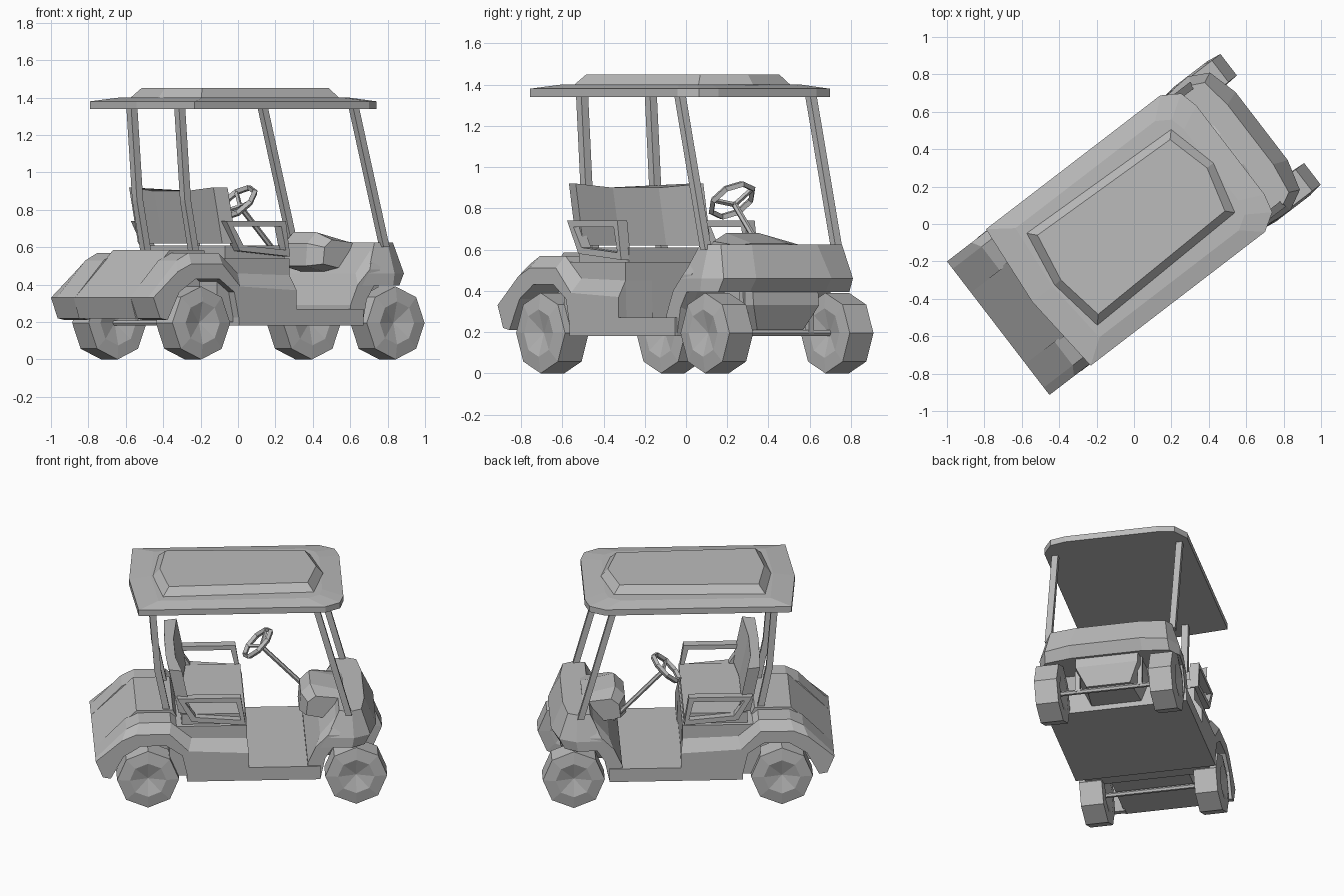
import bpy, bmesh, math
from mathutils import Matrix, Vector

cube = bpy.data.objects.get("Cube")
if cube:
    bpy.data.objects.remove(cube, do_unlink=True)

# One plain grey for the whole vehicle
GREY = (0.5, 0.5, 0.5, 1)
mat = bpy.data.materials.new("plain_grey")
mat.use_nodes = True
mat.diffuse_color = GREY
mat.node_tree.nodes["Principled BSDF"].inputs["Base Color"].default_value = GREY

# Parts are built nose along +x, left along +y, then turned to the parked heading
HEADING = Matrix.Rotation(math.radians(37.5), 4, 'Z')


def loft(name, loops, closed=False):
    """Skin equal-length loops; cap the ends, or join last to first."""
    bm = bmesh.new()
    rings = [[bm.verts.new(p) for p in loop] for loop in loops]
    pairs = list(zip(rings, rings[1:]))
    if closed:
        pairs.append((rings[-1], rings[0]))
    else:
        bm.faces.new(rings[0])
        bm.faces.new(rings[-1])
    for a, b in pairs:
        n = len(a)
        for i in range(n):
            j = (i + 1) % n
            bm.faces.new((a[i], a[j], b[j], b[i]))
    bmesh.ops.remove_doubles(bm, verts=bm.verts, dist=0.0005)
    bmesh.ops.recalc_face_normals(bm, faces=bm.faces)
    bm.transform(HEADING)
    mesh = bpy.data.meshes.new(name)
    bm.to_mesh(mesh)
    bm.free()
    mesh.materials.append(mat)
    obj = bpy.data.objects.new(name, mesh)
    bpy.context.collection.objects.link(obj)
    return obj


def side(profile, y):
    return [(x, y, z) for x, z in profile]


def plan(half, z):
    """Horizontal loop from its left half, mirrored."""
    return [(x, y, z) for x, y in half] + [(x, -y, z) for x, y in reversed(half) if y]


def prism(name, profile, y0, y1):
    return loft(name, [side(profile, y0), side(profile, y1)])


def box(name, x0, x1, y0, y1, z0, z1):
    return prism(name, [(x0, z0), (x1, z0), (x1, z1), (x0, z1)], y0, y1)


def ring(centre, axis, radius, n):
    turn = Vector(axis).to_track_quat('Z', 'Y').to_matrix()
    angles = [2 * math.pi * i / n for i in range(n)]
    return [Vector(centre) + turn @ Vector((radius * math.cos(a), radius * math.sin(a), 0))
            for a in angles]


def rod(name, a, b, radius, n=6):
    axis = Vector(b) - Vector(a)
    return loft(name, [ring(a, axis, radius, n), ring(b, axis, radius, n)])


def post(name, points, size):
    """Square post through points, cut level at each one."""
    s = size / 2
    corners = [(-s, -s), (s, -s), (s, s), (-s, s)]
    return loft(name, [[(x + dx, y + dy, z) for dx, dy in corners] for x, y, z in points])


# Floor, bench base, cushion and rear deck
box("floor_pan", -0.34, 0.5, -0.45, 0.45, 0.18, 0.27)
box("bench_base", -0.45, 0.04, -0.4, 0.4, 0.2, 0.54)
box("seat_cushion", -0.37, 0.03, -0.37, 0.37, 0.54, 0.61)
deck = [(-0.88, 0.22), (-0.915, 0.33), (-0.65, 0.585), (-0.42, 0.585), (-0.33, 0.4), (-0.33, 0.2), (-0.45, 0.22)]
prism("rear_deck", deck, -0.25, 0.25)

# Backrest with wings that lean forward
back = []
for z, shift in ((0.62, 0.06), (0.92, 0)):
    front = [(-0.37, 0.39), (-0.4, 0.14), (-0.4, -0.14), (-0.37, -0.39)]
    rear = [(-0.45, -0.37), (-0.46, -0.14), (-0.46, 0.14), (-0.45, 0.37)]
    back.append([(x + shift, y, z - (0.02 if abs(y) < 0.2 and z > 0.8 else 0)) for x, y in front + rear])
loft("seat_back", back)

# Rear fenders: arch shared by a high inner and a low outer crest
arch = [(0.05, 0.18), (-0.33, 0.18), (-0.37, 0.36), (-0.47, 0.43),
        (-0.63, 0.43), (-0.74, 0.36), (-0.82, 0.21)]
inner = arch + [(-0.87, 0.22), (-0.915, 0.33), (-0.72, 0.53), (-0.64, 0.57),
                (-0.44, 0.57), (-0.31, 0.46), (0.04, 0.45)]
outer = arch + [(-0.87, 0.22), (-0.915, 0.33), (-0.75, 0.47), (-0.66, 0.51),
                (-0.45, 0.51), (-0.33, 0.39), (0.05, 0.37)]

# Armrest frame outlines
rest_out = [(-0.4, 0.74), (0.0, 0.74), (0.03, 0.55), (-0.31, 0.58)]
rest_in = [(-0.35, 0.71), (-0.03, 0.71), (0.0, 0.585), (-0.285, 0.61)]

for label, s in (("left", 1), ("right", -1)):
    loft(label + "_rear_fender", [side(inner, s * 0.24), side(inner, s * 0.4), side(outer, s * 0.45)])
    loft(label + "_armrest", [side(rest_out, s * 0.36), side(rest_out, s * 0.42),
                              side(rest_in, s * 0.42), side(rest_in, s * 0.36)], closed=True)
    post(label + "_rear_pillar", [(-0.455, s * 0.21, 0.55), (-0.515, s * 0.21, 0.85),
                                  (-0.555, s * 0.21, 1.36)], 0.042)
    post(label + "_front_pillar", [(0.68, s * 0.4, 0.6), (0.47, s * 0.4, 1.36)], 0.04)
    post(label + "_front_strut", [(0.725, s * 0.2, 0.19), (0.72, s * 0.2, 0.42)], 0.03)
    # Octagonal wheels with dished hubs
    for end, x in (("front", 0.725), ("rear", -0.585)):
        steps = [(0.32, 0.005), (0.29, 0.12), (0.295, 0.195), (0.44, 0.195), (0.452, 0.115), (0.42, 0.002)]
        loft(f"{label}_{end}_wheel", [ring((x, s * y, 0.195), (0, 1, 0), r, 8) for y, r in steps])

for end, x in (("front", 0.725), ("rear", -0.585)):
    rod(end + "_axle", (x, -0.32, 0.195), (x, 0.32, 0.195), 0.016)

# Sloping firewall with lower outer edges
fire_mid = [(0.42, 0.18), (0.42, 0.29), (0.5, 0.46), (0.63, 0.62), (0.68, 0.62), (0.6, 0.42), (0.53, 0.3), (0.5, 0.18)]
fire_out = [(0.42, 0.18), (0.42, 0.29), (0.47, 0.4), (0.55, 0.48), (0.62, 0.48), (0.59, 0.41), (0.53, 0.32), (0.5, 0.18)]
loft("firewall", [side(fire_out, -0.44), side(fire_mid, -0.38), side(fire_mid, 0.38), side(fire_out, 0.44)])

# Nose cowl, bulging in the middle of its height
loft("nose_cowl", [
    plan([(0.5, 0.44), (0.7, 0.45), (0.78, 0.4), (0.81, 0.23)], 0.395),
    plan([(0.54, 0.44), (0.71, 0.45), (0.815, 0.395), (0.86, 0.23)], 0.46),
    plan([(0.62, 0.39), (0.7, 0.4), (0.76, 0.37), (0.785, 0.2)], 0.625)])
loft("nose_underbox", [plan([(0.5, 0.16), (0.75, 0.14)], 0.21),
                       plan([(0.5, 0.22), (0.8, 0.2)], 0.33),
                       plan([(0.5, 0.22), (0.79, 0.2)], 0.41)])

# Dash pod
pod = [(0.38, 0.5), (0.39, 0.62), (0.45, 0.68), (0.66, 0.63), (0.66, 0.5), (0.5, 0.47)]
pod_end = [(0.42, 0.51), (0.43, 0.6), (0.48, 0.64), (0.66, 0.62), (0.66, 0.51), (0.52, 0.49)]
loft("dash_pod", [side(pod_end, -0.2), side(pod, -0.1), side(pod, 0.1), side(pod_end, 0.2)])

# Steering column, wheel rim and spokes
hub = Vector((0.16, 0.18, 0.81))
axis = Vector((0.28, 0, -0.29)).normalized()
centre = hub - axis * 0.04
rod("steering_column", hub - axis * 0.02, (0.47, 0.18, 0.49), 0.015)
tube = [(0.13, 0), (0.115, 0.018), (0.1, 0), (0.115, -0.018)]
loft("steering_rim", [ring(centre + axis * d, axis, r, 8) for r, d in tube], closed=True)
for i, target in enumerate(ring(centre, axis, 0.11, 8)[1::3]):
    rod(f"steering_spoke_{i + 1}", hub - axis * 0.01, target, 0.012, 4)

# Canopy slab and raised panel
roof = [(-0.645, 0.46), (0.53, 0.46), (0.625, 0.4), (0.65, 0.3)]
roof_loop = lambda k, z: plan([(x * k, y * k) for x, y in roof], z) + [(-0.685 * k, -0.0, z)]
loft("canopy", [roof_loop(1, 1.34), roof_loop(1, 1.38), roof_loop(0.8, 1.4)])
panel = [(-0.535, 0), (-0.485, 0.31), (0.465, 0.28), (0.535, 0)]
loft("canopy_panel", [plan(panel, 1.38), plan(panel, 1.4),
                      plan([(x * 0.92, y * 0.86) for x, y in panel], 1.45)])
